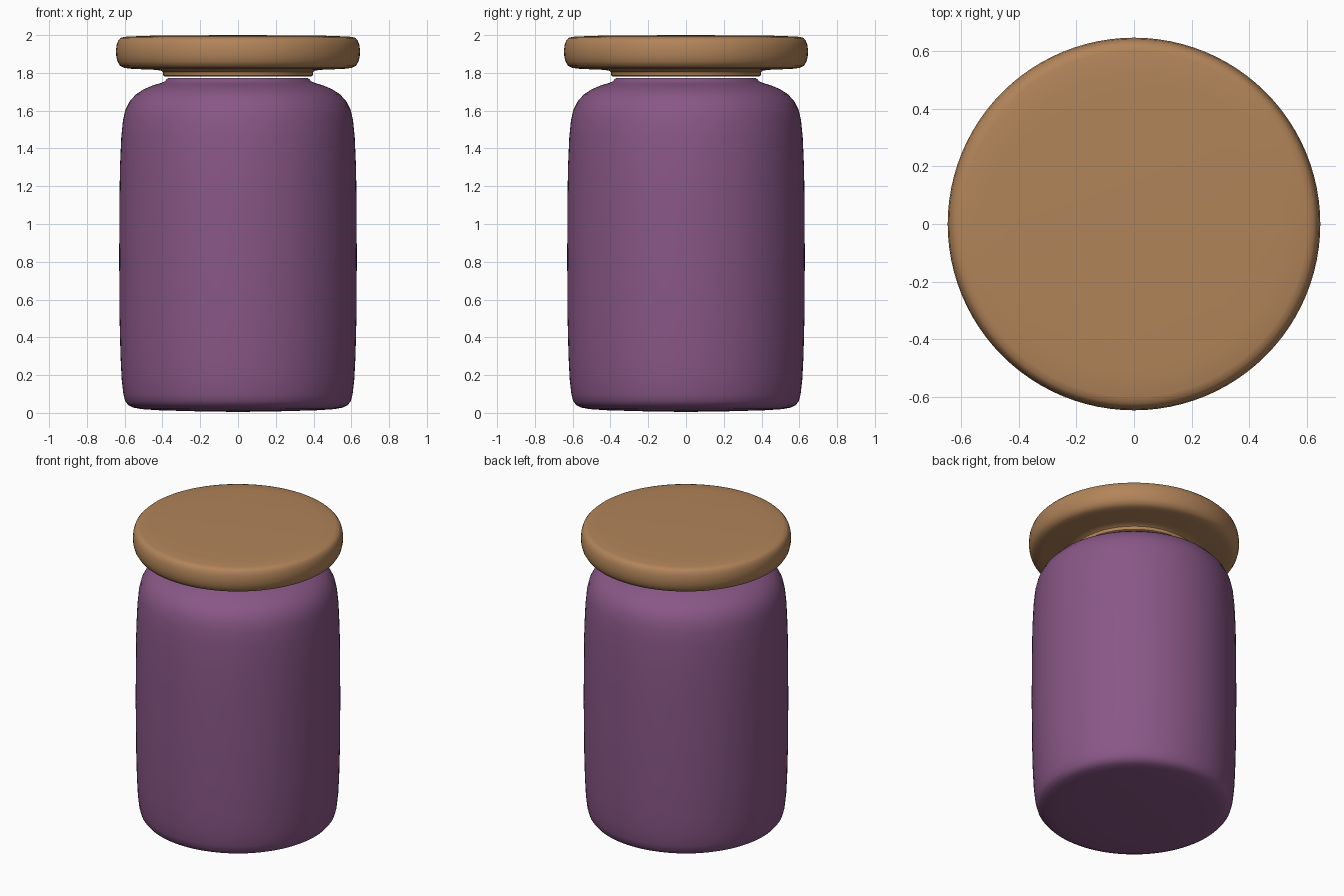
import bpy, bmesh, math

SEGMENTS = 96


def material(name, rgb):
    mat = bpy.data.materials.new(name)
    mat.diffuse_color = (*rgb, 1)
    return mat


def lathe(name, profile, mat):
    """Revolve an (r, z) profile around the z axis."""
    bm = bmesh.new()
    verts = [bm.verts.new((r, 0, z)) for r, z in profile]
    edges = [bm.edges.new(pair) for pair in zip(verts, verts[1:])]
    bmesh.ops.spin(bm, geom=verts + edges, cent=(0, 0, 0), axis=(0, 0, 1),
                   angle=math.tau, steps=SEGMENTS)
    bmesh.ops.remove_doubles(bm, verts=bm.verts, dist=1e-4)
    bmesh.ops.recalc_face_normals(bm, faces=bm.faces)
    mesh = bpy.data.meshes.new(name)
    bm.to_mesh(mesh)
    bm.free()
    mesh.materials.append(mat)
    obj = bpy.data.objects.new(name, mesh)
    bpy.context.collection.objects.link(obj)
    bpy.ops.object.select_all(action='DESELECT')
    obj.select_set(True)
    bpy.context.view_layer.objects.active = obj
    bpy.ops.object.shade_smooth_by_angle(angle=math.radians(40))
    return obj


# Jar: outer wall from base to lip, then down the hollow inside
outer = [(0, 0.005), (0.25, 0.009), (0.42, 0.014), (0.51, 0.02), (0.555, 0.028),
         (0.58, 0.04), (0.597, 0.062), (0.607, 0.1), (0.616, 0.18),
         (0.622, 0.3), (0.627, 0.5), (0.629, 0.8), (0.628, 1.1),
         (0.625, 1.3), (0.618, 1.46), (0.609, 1.55), (0.596, 1.605),
         (0.573, 1.65), (0.54, 1.687), (0.495, 1.715), (0.45, 1.734),
         (0.41, 1.746), (0.388, 1.755), (0.376, 1.768), (0.366, 1.774)]
inner = [(0.33, 1.774), (0.33, 1.73), (0.45, 1.68), (0.54, 1.6), (0.57, 1.4),
         (0.57, 0.15), (0.53, 0.07), (0, 0.06)]
lathe("jar_body", outer + inner, material("purple_glaze", (0.25, 0.095, 0.24)))

# Lid: plug, underside, rounded rim and almost flat top
lid = [(0, 1.78), (0.385, 1.78), (0.395, 1.785), (0.398, 1.805), (0.41, 1.813),
       (0.45, 1.817), (0.56, 1.821), (0.6, 1.826), (0.624, 1.837),
       (0.638, 1.86), (0.645, 1.89), (0.646, 1.92), (0.642, 1.95),
       (0.634, 1.972), (0.622, 1.985), (0.6, 1.991), (0.52, 1.995),
       (0.42, 1.998), (0, 2.0)]
lathe("lid", lid, material("wood", (0.44, 0.23, 0.1)))
